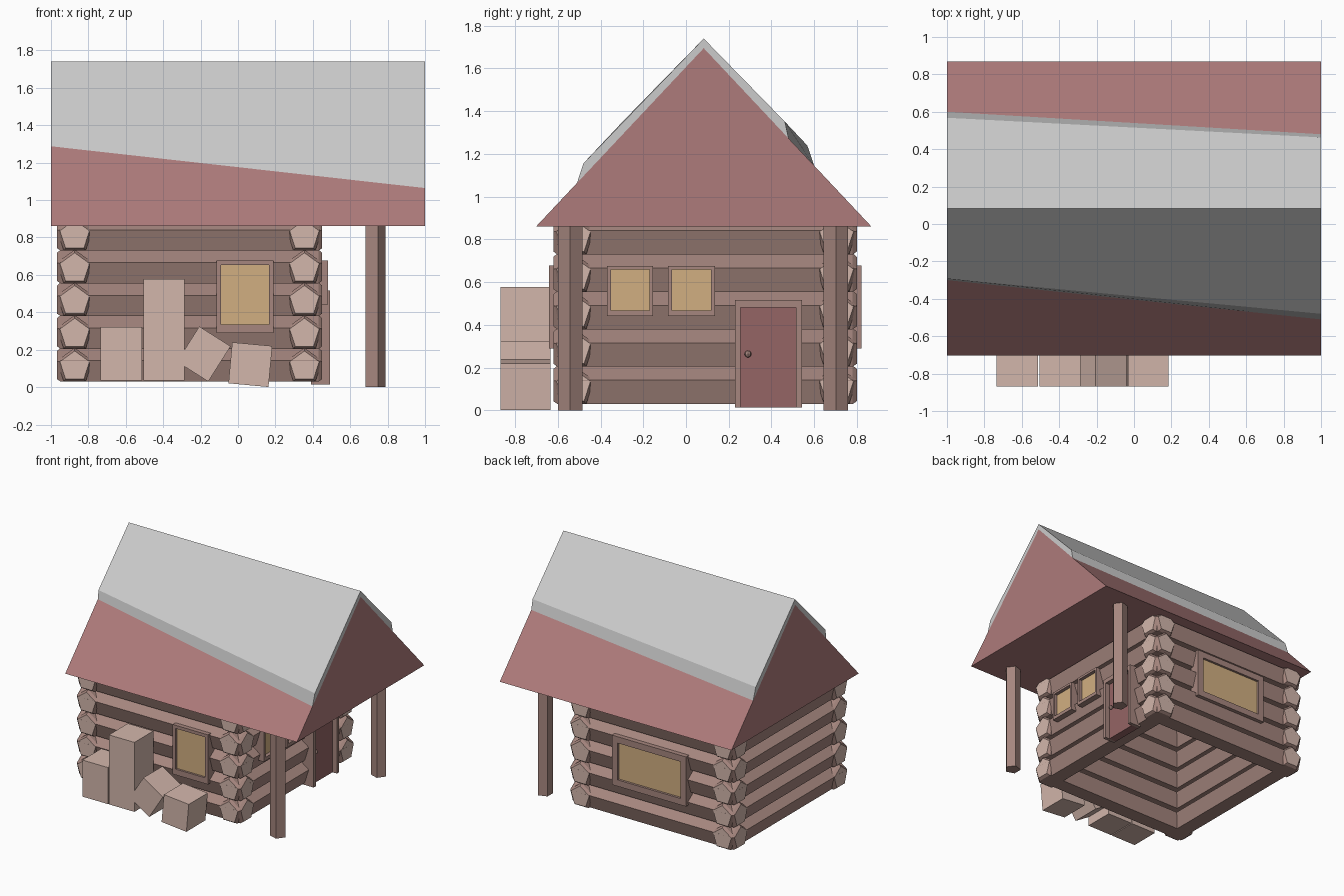
import bpy, bmesh, math
from mathutils import Matrix, Vector

if "Cube" in bpy.data.objects:
    bpy.data.objects.remove(bpy.data.objects["Cube"])


def material(name, r, g, b):
    m = bpy.data.materials.new(name)
    m.diffuse_color = (r, g, b, 1)
    m.use_nodes = True
    m.node_tree.nodes["Principled BSDF"].inputs["Base Color"].default_value = m.diffuse_color
    return m


ROOF = material("roof_red", .42, .197, .197)
WOOD = material("wood", .38, .24, .21)
CUT = material("cut_wood", .65, .47, .41)
PANE = material("window_glow", .64, .43, .22)
DOOR = material("door_red", .30, .13, .13)


def finish(bm, name, *mats):
    bmesh.ops.recalc_face_normals(bm, faces=bm.faces)
    me = bpy.data.meshes.new(name)
    bm.to_mesh(me)
    bm.free()
    for m in mats:
        me.materials.append(m)
    ob = bpy.data.objects.new(name, me)
    bpy.context.collection.objects.link(ob)
    return ob


def loft(name, rings, *mats):
    """Solid through equal-sized rings; caps use the last material."""
    bm = bmesh.new()
    vs = [[bm.verts.new(p) for p in ring] for ring in rings]
    n = len(vs[0])
    for a, b in zip(vs, vs[1:]):
        for i in range(n):
            j = (i + 1) % n
            bm.faces.new((a[i], a[j], b[j], b[i]))
    for cap in (vs[0], vs[-1]):
        bm.faces.new(cap).material_index = max(len(mats) - 1, 0)
    return finish(bm, name, *mats)


def boxes(name, mat, specs, place=Matrix()):
    """One object from boxes given as (x0, x1, y0, y1, z0, z1)."""
    bm = bmesh.new()
    for x0, x1, y0, y1, z0, z1 in specs:
        centre = Vector((x0 + x1, y0 + y1, z0 + z1)) / 2
        m = place @ Matrix.Translation(centre) @ Matrix.Diagonal((x1 - x0, y1 - y0, z1 - z0, 1))
        bmesh.ops.create_cube(bm, size=1, matrix=m)
    return finish(bm, name, mat)


# Log walls: stacked pentagonal logs with chamfered pale ends
X0, X1, Y0, Y1 = -.968, .45, -.621, .80
R, SIDE = .1, .095


def pentagon(r):
    return [(r * math.sin(i * math.tau / 5), r * math.cos(i * math.tau / 5)) for i in range(5)]


def log(name, along_x, lo, hi, across, z):
    rings = []
    for t, r in ((lo, .083), (lo + .02, R), (hi - .02, R), (hi, .083)):
        rings.append([(t, across + u, z + v) if along_x else (across + u, t, z + v)
                      for u, v in pentagon(r)])
    loft(name, rings, WOOD, CUT)


for k in range(5):
    z = .11 + .175 * k
    for side, y in (("front", Y0 + SIDE), ("back", Y1 - SIDE)):
        log(f"{side}_log_{k + 1}", True, X0, X1, y, z)
    for side, x in (("left", X0 + SIDE), ("right", X1 - SIDE)):
        log(f"{side}_log_{k + 1}", False, Y0, Y1, x, z)

# Roof: solid gabled prism
RY, RZ, EAVE = .083, 1.695, .86
loft("roof", [[(x, -.702, EAVE), (x, .868, EAVE), (x, RY, RZ)] for x in (-1, 1)], ROOF)

# Snow slab with slanting lower edges
def snow_ring(x, front_low, front_up, back_low, back_up):
    def on_roof(y):
        return RZ - abs(y - RY) * (RZ - EAVE) / .785
    return [(x, RY, 1.74), (x, front_up, on_roof(front_up) + .06), (x, front_low, on_roof(front_low)),
            (x, RY, RZ), (x, back_low, on_roof(back_low)), (x, back_up, on_roof(back_up) + .06)]


loft("snow", [snow_ring(-1, -.30, -.292, .60, .568), snow_ring(1, -.51, -.48, .48, .463)])

# Porch posts: five-sided, corner facing outward
for side, y in (("front", -.542), ("back", .701)):
    loft(f"{side}_porch_post",
         [[(.729 + v * .6, y + u * .6, z) for u, v in pentagon(R)] for z in (0, .88)], WOOD)

# Windows and door: local x runs along the wall, local -y is outward
FRONT = Matrix.Translation((0, Y0, 0))
RIGHT = Matrix.Translation((X1, 0, 0)) @ Matrix.Rotation(math.pi / 2, 4, 'Z')
BACK = Matrix.Translation((0, Y1, 0)) @ Matrix.Rotation(math.pi, 4, 'Z')


def opening(name, place, u0, u1, z0, z1, bar, sill, out, fill):
    top = bar if sill else bar * 1.35
    inner = z1 - top
    frame = [(u0, u0 + bar, -out, .06, z0, z1), (u1 - bar, u1, -out, .06, z0, z1),
             (u0 + bar, u1 - bar, -out, .06, inner, z1)]
    if sill:
        frame.append((u0 + bar, u1 - bar, -out, .06, z0, z0 + sill))
    boxes(name + "_frame", WOOD, frame, place)
    boxes(name + "_panel", fill, [(u0 + bar, u1 - bar, -.004, .06, z0 + sill, inner)], place)


opening("front_window", FRONT, -.115, .19, .29, .677, .025, .045, .02, PANE)
opening("back_window", BACK, -.064, .576, .29, .677, .05, .05, .022, PANE)
opening("porch_window_left", RIGHT, -.37, -.154, .441, .676, .018, .027, .032, PANE)
opening("porch_window_right", RIGHT, -.084, .136, .441, .676, .018, .027, .032, PANE)
opening("door", RIGHT, .23, .542, .014, .516, .026, 0, .042, DOOR)

# Door knob
bm = bmesh.new()
bmesh.ops.create_uvsphere(bm, u_segments=8, v_segments=6, radius=.016,
                          matrix=Matrix.Translation((X1 + .018, .29, .263)))
finish(bm, "door_knob", WOOD)

# Crates piled against the front wall: centre x, centre z, width, height, tilt
for i, (x, z, w, h, tilt) in enumerate([(-.624, .178, .222, .285, 0), (-.396, .307, .22, .542, 0),
                                        (-.183, .177, .198, .223, 32.4), (.066, .12, .215, .22, 5.3)]):
    place = Matrix.Translation((x, -.752, z)) @ Matrix.Rotation(math.radians(tilt), 4, 'Y')
    boxes(f"crate_{i + 1}", CUT, [(-w / 2, w / 2, -.117, .117, -h / 2, h / 2)], place)
